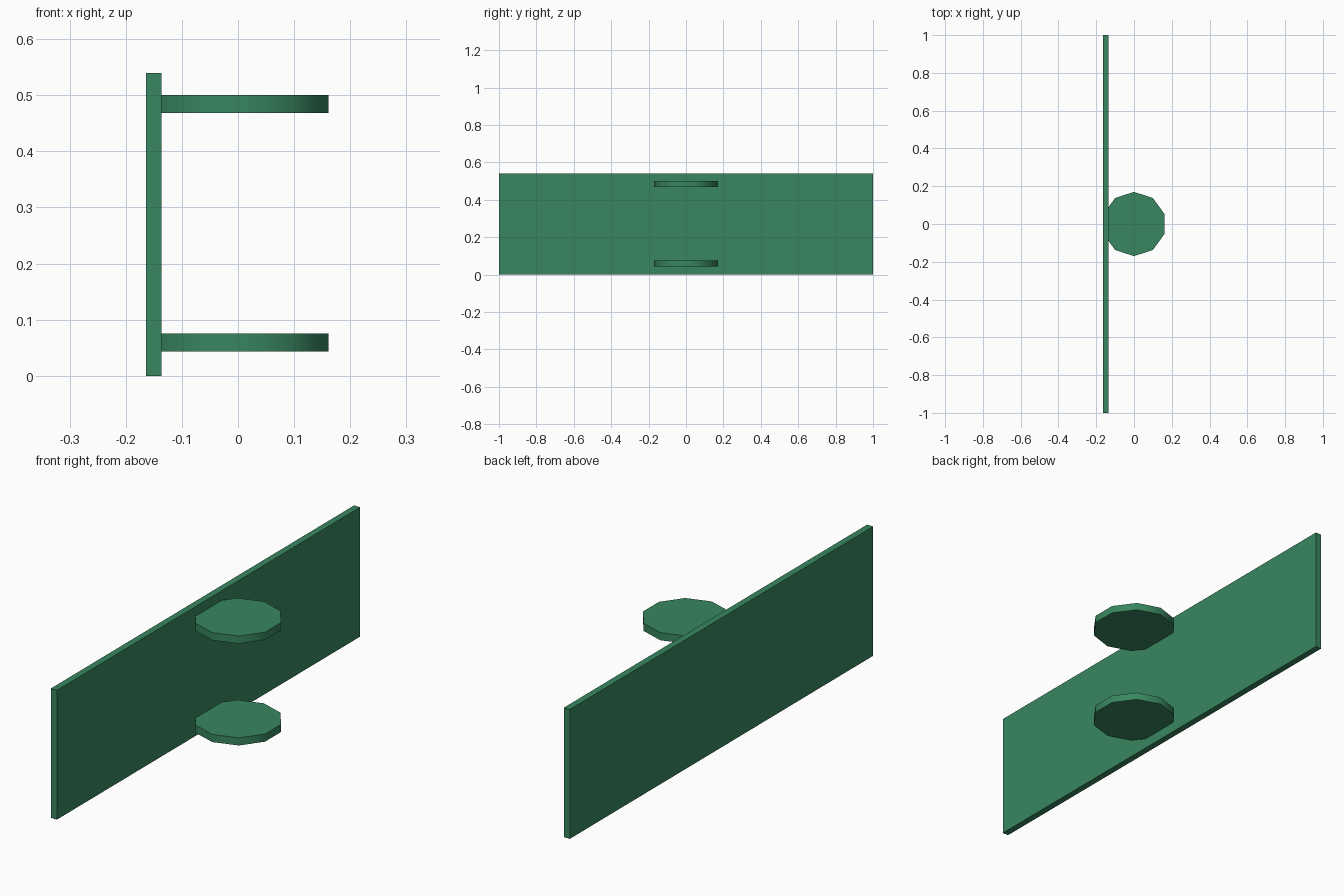
import bpy
import math

cube = bpy.data.objects.get("Cube")
if cube:
    bpy.data.objects.remove(cube, do_unlink=True)

# Single green material
COLOR = (0.04, 0.24, 0.115, 1.0)
green = bpy.data.materials.new("green")
green.use_nodes = True
green.diffuse_color = COLOR
green.node_tree.nodes["Principled BSDF"].inputs["Base Color"].default_value = COLOR


def finish(name):
    obj = bpy.context.object
    obj.name = name
    obj.data.materials.append(green)
    return obj


# Long upright panel
HEIGHT, THICK = 0.54, 0.028
bpy.ops.mesh.primitive_cube_add(size=1, location=(-0.15, 0, HEIGHT / 2))
panel = finish("panel")
panel.scale = (THICK, 2, HEIGHT)
bpy.ops.object.transform_apply(location=False, rotation=False, scale=True)

# Two ten-sided discs, set slightly into the panel, with softly shaded rims
for name, z in (("lower_disc", 0.059), ("upper_disc", 0.484)):
    bpy.ops.mesh.primitive_cylinder_add(vertices=10, radius=0.17, depth=0.032,
                                        location=(0, 0, z))
    finish(name)
    bpy.ops.object.shade_smooth_by_angle(angle=math.radians(40))
